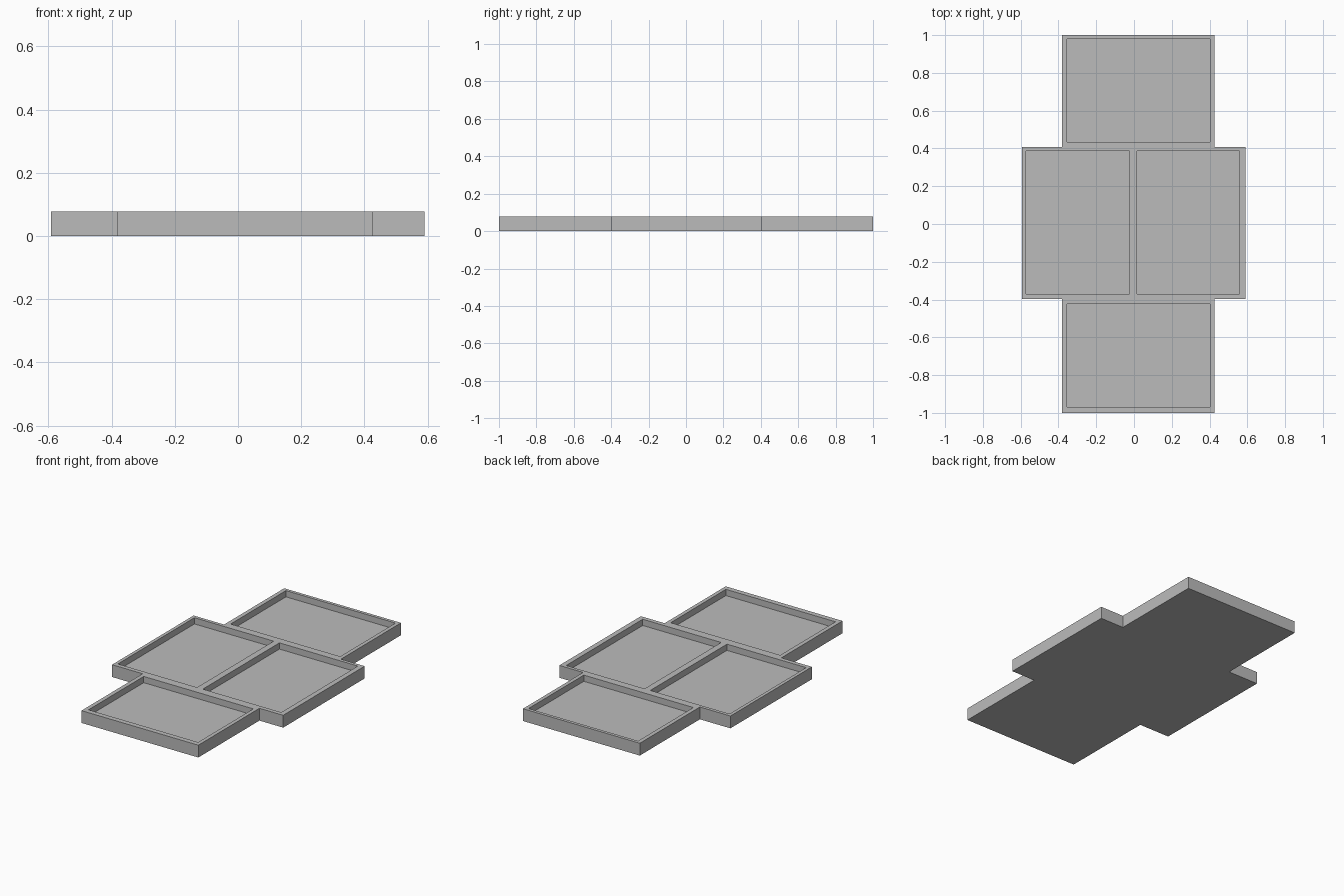
import bpy, bmesh

if "Cube" in bpy.data.objects:
    bpy.data.objects.remove(bpy.data.objects["Cube"])

HEIGHT, FLOOR = 0.077, 0.038

grey = bpy.data.materials.new("plain grey")
grey.diffuse_color = (0.5, 0.5, 0.5, 1)
grey.use_nodes = True
grey.node_tree.nodes["Principled BSDF"].inputs["Base Color"].default_value = grey.diffuse_color

# Grid lines of the slab and its pockets
xs = [-0.592, -0.571, -0.381, -0.355, -0.024, 0.016, 0.402, 0.426, 0.558, 0.590]
ys = [-1.0, -0.968, -0.423, -0.397, -0.370, 0.386, 0.407, 0.434, 0.980, 1.0]

# Rectangles as x min, x max, y min, y max
outline = [(-0.381, 0.426, -1.0, 1.0), (-0.592, 0.590, -0.397, 0.407)]
pockets = [
    (-0.355, 0.402, 0.434, 0.980),    # back
    (-0.355, 0.402, -0.968, -0.423),  # front
    (-0.571, -0.024, -0.370, 0.386),  # left
    (0.016, 0.558, -0.370, 0.386),    # right
]


def inside(x, y, rects):
    return any(a < x < b and c < y < d for a, b, c, d in rects)


def level(i, j):
    """Surface height of one grid cell, 0 outside the slab."""
    if not (0 <= i < len(xs) - 1 and 0 <= j < len(ys) - 1):
        return 0
    x, y = (xs[i] + xs[i + 1]) / 2, (ys[j] + ys[j + 1]) / 2
    if inside(x, y, pockets):
        return FLOOR
    return HEIGHT if inside(x, y, outline) else 0


bm = bmesh.new()


def quad(*points):
    bm.faces.new([bm.verts.new(p) for p in points])


# Top, underside and the walls wherever the level drops
for i in range(len(xs) - 1):
    for j in range(len(ys) - 1):
        h = level(i, j)
        if not h:
            continue
        x0, x1, y0, y1 = xs[i], xs[i + 1], ys[j], ys[j + 1]
        quad((x0, y0, h), (x1, y0, h), (x1, y1, h), (x0, y1, h))
        quad((x0, y1, 0), (x1, y1, 0), (x1, y0, 0), (x0, y0, 0))
        sides = [(0, -1, (x0, y0), (x1, y0)), (1, 0, (x1, y0), (x1, y1)),
                 (0, 1, (x1, y1), (x0, y1)), (-1, 0, (x0, y1), (x0, y0))]
        for di, dj, a, b in sides:
            low = level(i + di, j + dj)
            if low < h:
                quad((*a, low), (*b, low), (*b, h), (*a, h))

# Weld the cells and merge flat areas into clean faces
bmesh.ops.remove_doubles(bm, verts=bm.verts, dist=1e-5)
bmesh.ops.dissolve_limit(bm, angle_limit=0.01, verts=bm.verts, edges=bm.edges)

mesh = bpy.data.meshes.new("four_pocket_tray")
bm.to_mesh(mesh)
bm.free()
mesh.materials.append(grey)
tray = bpy.data.objects.new("four_pocket_tray", mesh)
bpy.context.collection.objects.link(tray)
